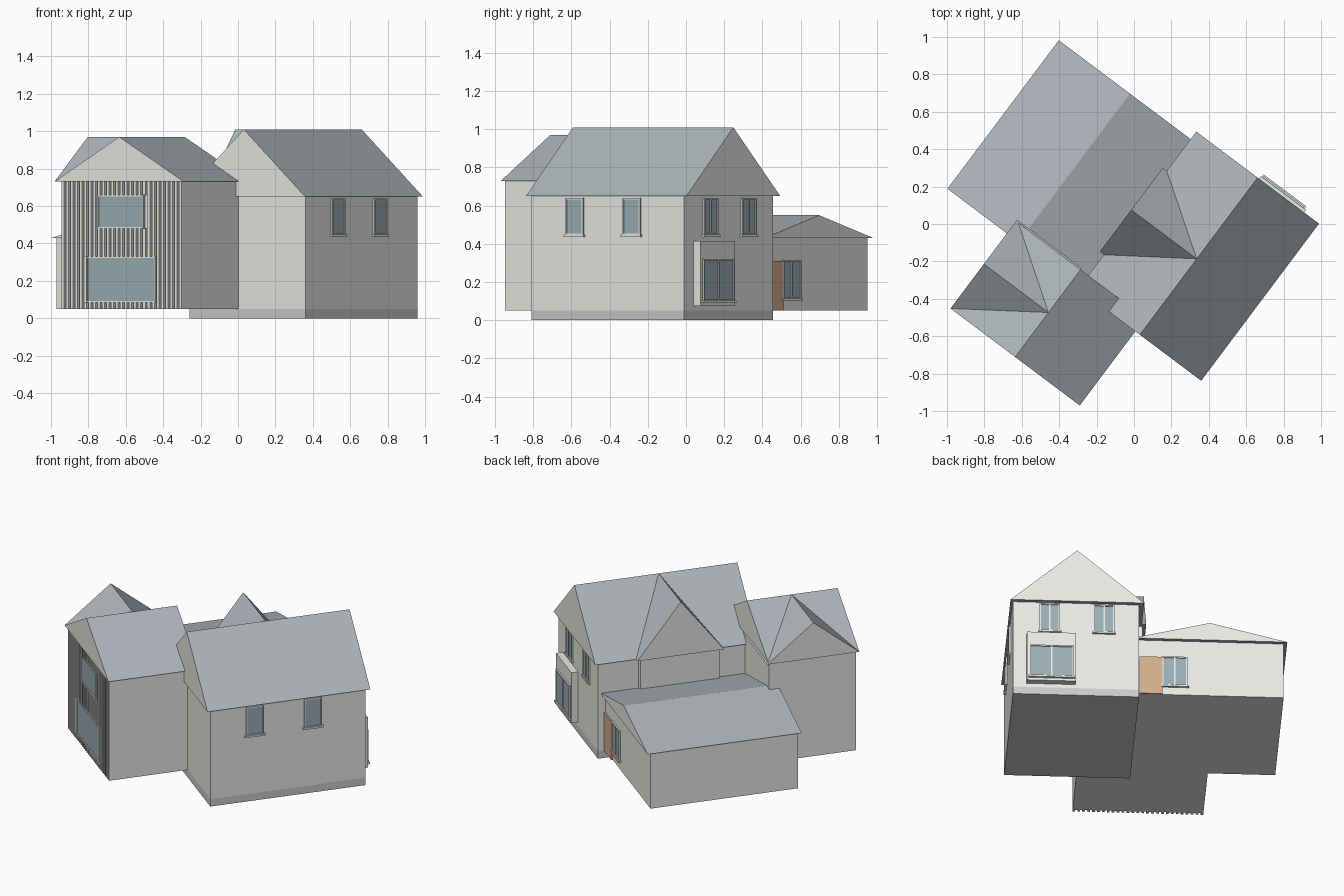
import bpy
import math
from mathutils import Matrix

if "Cube" in bpy.data.objects:
    bpy.data.objects.remove(bpy.data.objects["Cube"])

# The house is drawn square in local axes (a, b, z), then turned as a whole
TURN = Matrix.Rotation(-math.atan2(3, 4), 4, 'Z')


def material(name, rgb):
    m = bpy.data.materials.new(name)
    m.diffuse_color = (*rgb, 1)
    m.use_nodes = True
    m.node_tree.nodes["Principled BSDF"].inputs["Base Color"].default_value = m.diffuse_color
    return m


WALL = material("wall", (0.82, 0.83, 0.79))
ROOF = material("roof_slate", (0.42, 0.46, 0.49))
GLASS = material("glass", (0.33, 0.43, 0.46))
WOOD = material("door_wood", (0.66, 0.42, 0.27))
STONE = material("plinth_grey", (0.62, 0.65, 0.63))
MATS = [WALL, ROOF, GLASS, WOOD, STONE]


def build(name, verts, faces, mats):
    me = bpy.data.meshes.new(name)
    me.from_pydata([TURN @ Matrix.Translation(v).translation for v in verts], [], faces)
    for m in MATS:
        me.materials.append(m)
    for p, m in zip(me.polygons, mats):
        p.material_index = MATS.index(m)
    ob = bpy.data.objects.new(name, me)
    bpy.context.collection.objects.link(ob)
    return ob


def boxes(name, items):
    """One object from several boxes (a0, a1, b0, b1, z0, z1, material)."""
    V, F, M = [], [], []
    for a0, a1, b0, b1, z0, z1, m in items:
        n = len(V)
        V += [(a, b, z) for z in (z0, z1) for a, b in ((a0, b0), (a1, b0), (a1, b1), (a0, b1))]
        quads = [(3, 2, 1, 0), (4, 5, 6, 7)] + [(i, (i + 1) % 4, (i + 1) % 4 + 4, i + 4) for i in range(4)]
        F += [tuple(n + i for i in q) for q in quads]
        M += [m] * 6
    return build(name, V, F, M)


def gable_roof(name, lo, hi, start, end, z0, z1, along_b=True):
    """Ridged roof prism with wall-coloured gable ends."""
    mid = (lo + hi) / 2
    prof = [(lo, z0), (hi, z0), (mid, z1)]
    V = [((s, t, z) if along_b else (t, s, z)) for t in (start, end) for s, z in prof]
    F = [(0, 1, 2), (5, 4, 3), (0, 3, 4, 1), (1, 4, 5, 2), (2, 5, 3, 0)]
    if not along_b:
        F = [f[::-1] for f in F]
    return build(name, V, F, [WALL, WALL, ROOF, ROOF, ROOF])


def window(name, side, pos, c, w, z0, z1, panes=1, sill=True):
    """Framed window on a wall; side is the outward axis: +a, +b or -b."""
    sgn = -1 if side[0] == '-' else 1
    items = []

    def add(u0, u1, za, zb, d, m):
        p, q = sorted((pos - sgn * 0.005, pos + sgn * d))
        items.append((p, q, u0, u1, za, zb, m) if side[1] == 'a' else (u0, u1, p, q, za, zb, m))

    l, r, f = c - w / 2, c + w / 2, 0.008
    add(l, r, z0, z1, 0.004, GLASS)
    for i in range(panes + 1):
        u = l + (w - f) * i / panes
        add(u, u + f, z0, z1, 0.010, WALL)
    add(l, r, z1 - f, z1, 0.010, WALL)
    add(l, r, z0, z0 + f, 0.010, WALL)
    if sill:
        add(l - 0.008, r + 0.008, z0 - 0.008, z0 + 0.004, 0.016, WALL)
    boxes(name, items)


# Main wing: plinth, walls, roof
boxes("main_plinth", [(0, 0.774, -0.432, 0.568, 0, 0.05, STONE)])
boxes("main_walls", [(0, 0.774, -0.432, 0.568, 0.05, 0.65, WALL)])
gable_roof("main_roof", -0.03, 0.79, -0.455, 0.595, 0.65, 1.01)

# Cross gable on the inner side of the main wing
boxes("cross_gable_walls", [(-0.035, 0.05, -0.205, 0.305, 0.05, 0.65, WALL)])
gable_roof("cross_gable_roof", -0.228, 0.332, -0.057, 0.38, 0.65, 1.01, False)

# Clad front wing with its side gable
boxes("front_wing_walls", [(-0.476, 0.327, -0.92, -0.38, 0.05, 0.73, WALL)])
gable_roof("front_wing_roof", -0.514, 0.35, -0.95, -0.366, 0.73, 0.97)
gable_roof("front_wing_side_roof", -0.95, -0.356, -0.514, -0.082, 0.73, 0.97, False)

# Vertical battens, leaving the two window openings free
openings = [(-0.236, 0.07, 0.48, 0.66), (-0.311, 0.151, 0.085, 0.33)]
battens, count, bw = [], 27, 0.017
for i in range(count):
    a = -0.476 + (0.803 - bw) * i / (count - 1)
    cuts = sorted((z0, z1) for l, r, z0, z1 in openings if a + bw > l and a < r)
    z = 0.05
    for z0, z1 in cuts + [(0.73, 0.73)]:
        battens.append((a, a + bw, -0.94, -0.919, z, z0, WALL))
        z = z1
boxes("facade_battens", battens)
for name, (l, r, z0, z1) in zip(("facade_upper_window", "facade_lower_window"), openings):
    window(name, '-b', -0.93, (l + r) / 2, r - l, z0, z1, 1, False)
    boxes(name + "_box", [(l, r, -0.93, -0.919, z0, z1, WALL)])

# Low rear wing
boxes("rear_wing_walls", [(-0.89, 0.01, -0.43, 0.52, 0.05, 0.43, WALL)])
gable_roof("rear_wing_roof", -0.911, 0.039, -0.448, 0.545, 0.43, 0.55)

# Bay box on the end gable
boxes("bay", [(0.39, 0.69, 0.56, 0.612, 0.075, 0.415, WALL)])
window("bay_window", '+b', 0.612, 0.538, 0.27, 0.1, 0.32, 2)

# Upper windows on the end gable and the long side
for i, c in enumerate((0.215, 0.548)):
    window(f"gable_window_{i}", '+b', 0.568, c, 0.125, 0.445, 0.64, 2)
for i, c in enumerate((-0.145, 0.228)):
    window(f"side_window_{i}", '+a', 0.774, c, 0.115, 0.445, 0.64)

# Door and window of the rear wing
boxes("door", [(-0.145, -0.005, 0.515, 0.53, 0.05, 0.31, WOOD)])
window("rear_window", '+b', 0.52, -0.222, 0.155, 0.11, 0.315, 2)
